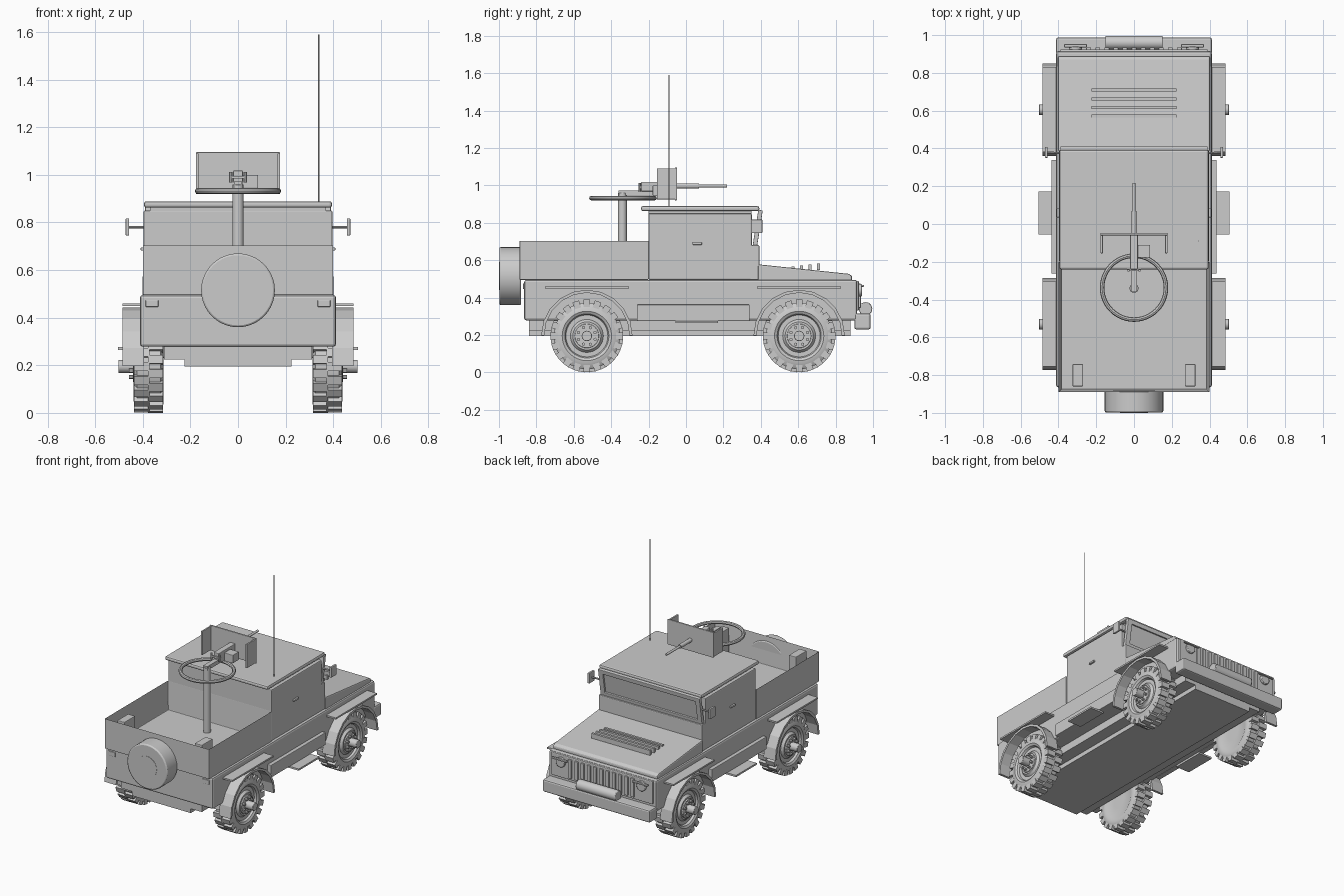
import bpy, bmesh, math
from mathutils import Matrix, Vector

if "Cube" in bpy.data.objects:
    bpy.data.objects.remove(bpy.data.objects["Cube"])


def finish(name, bm, bevel=0.0, segs=2, smooth=False):
    bmesh.ops.recalc_face_normals(bm, faces=bm.faces)
    me = bpy.data.meshes.new(name)
    bm.to_mesh(me)
    bm.free()
    ob = bpy.data.objects.new(name, me)
    bpy.context.collection.objects.link(ob)
    if bevel:
        m = ob.modifiers.new("bevel", 'BEVEL')
        m.width, m.segments = bevel, segs
    if smooth:
        bpy.context.view_layer.objects.active = ob
        ob.select_set(True)
        bpy.ops.object.shade_smooth_by_angle(angle=math.radians(35))
        ob.select_set(False)
    return ob


def add_box(bm, x, y, z, mat=Matrix()):
    c = Vector(((x[0]+x[1])/2, (y[0]+y[1])/2, (z[0]+z[1])/2))
    s = Matrix.Diagonal((x[1]-x[0], y[1]-y[0], z[1]-z[0], 1))
    bmesh.ops.create_cube(bm, size=1, matrix=mat @ Matrix.Translation(c) @ s)


def box(name, x, y, z, bevel=0.0, mat=Matrix()):
    bm = bmesh.new()
    add_box(bm, x, y, z, mat)
    return finish(name, bm, bevel)


def add_cyl(bm, a, b, r, n=24):
    a, b = Vector(a), Vector(b)
    d = b - a
    m = Matrix.Translation((a+b)/2) @ d.to_track_quat('Z', 'Y').to_matrix().to_4x4()
    bmesh.ops.create_cone(bm, cap_ends=True, segments=n, radius1=r, radius2=r, depth=d.length, matrix=m)


def cyl(name, a, b, r, n=24, bevel=0.0):
    bm = bmesh.new()
    add_cyl(bm, a, b, r, n)
    return finish(name, bm, bevel, smooth=True)


def extrude_x(name, pts, x0, x1, bevel=0.0):
    # closed (y, z) profile extruded along x
    bm = bmesh.new()
    f = bm.faces.new([bm.verts.new((x0, y, z)) for y, z in pts])
    r = bmesh.ops.extrude_face_region(bm, geom=[f])
    bmesh.ops.translate(bm, vec=(x1-x0, 0, 0), verts=[v for v in r['geom'] if isinstance(v, bmesh.types.BMVert)])
    return finish(name, bm, bevel)


def pair(name, s, x, y, z, bevel=0.0):
    return box(name, sorted((s*x[0], s*x[1])), y, z, bevel)


# Chassis and lower body
box("chassis", (-.225, .225), (-.84, .88), (.195, .285))
box("subframe", (-.31, .31), (-.84, .88), (.225, .285))
box("lower_body", (-.412, .412), (-.865, .915), (.278, .495), .012)

# Cargo bed: open tray with four walls
bm = bmesh.new()
add_box(bm, (-.40, .40), (-.89, -.20), (.495, .705))
top = max(bm.faces, key=lambda f: f.calc_center_median().z)
bmesh.ops.inset_region(bm, faces=[top], thickness=.022)
bmesh.ops.translate(bm, vec=(0, 0, -.195), verts=top.verts)
finish("cargo_bed", bm, .004)

# Cab, roof and bonnet
box("cab", (-.397, .397), (-.20, .352), (.495, .85), .006)
box("roof", (-.395, .395), (-.24, .392), (.862, .889), .01)
box("roof_spacer", (-.37, .37), (-.2, .35), (.845, .868))
extrude_x("cowl", [(.34, .495), (.392, .495), (.392, .68), (.34, .68)], -.397, .397, .005)
extrude_x("bonnet", [(.385, .49), (.385, .578), (.87, .527), (.888, .515), (.888, .49)], -.402, .402, .008)

# Windscreen frame leaning forward around recessed glass
lean = Matrix.Translation((0, .368, .675)) @ Matrix.Rotation(math.radians(-9), 4, 'X')
for n, x, z in (("left", (-.39, -.355), (0, .195)), ("right", (.355, .39), (0, .195)),
                ("bottom", (-.39, .39), (0, .03)), ("top", (-.39, .39), (.165, .195))):
    box("windscreen_frame_" + n, x, (-.012, .012), z, .003, lean)
box("windscreen_glass", (-.36, .36), (-.008, .001), (.02, .18), 0, lean)

# Bonnet louvres
for i in range(5):
    y = .525 + .046*i
    box("louvre", (-.225, .225), (y-.008, y+.008), (.548, .562+.005*i))

# Grille, headlights, bumper and winch
box("grille_panel", (-.39, .39), (.90, .925), (.33, .49), .006)
for i in range(11):
    x = -.24 + .048*i
    box("grille_slat", (x-.013, x+.013), (.91, .935), (.345, .475), .004)
box("front_bumper", (-.412, .412), (.90, .987), (.23, .315), .01)
cyl("winch_drum", (-.152, .96, .34), (.152, .96, .34), .036, 20, .004)

# Wheel builder: tyre along x, centred at the origin, outer face toward +s
TYRE = [(.318, .05), (.318, .118), (.312, .13), (.314, .16), (.326, .178), (.424, .178), (.436, .16),
        (.44, .132), (.432, .118), (.418, .112), (.418, .088), (.434, .075), (.434, .05)]


def wheel(s, y):
    c = Vector((0, y, .195))
    bm = bmesh.new()
    n = 36
    rings = []
    for i in range(n):
        a = 2*math.pi*i/n
        rings.append([bm.verts.new((s*x, y+r*math.cos(a), .195+r*math.sin(a))) for x, r in TYRE])
    for i in range(n):
        p, q = rings[i], rings[(i+1) % n]
        for j in range(len(TYRE)-1):
            bm.faces.new((p[j], p[j+1], q[j+1], q[j]))
    bm.faces.new([r[0] for r in rings])
    bm.faces.new([r[-1] for r in rings])
    finish("tyre_and_rim", bm, smooth=True)
    # two staggered rows of tread lugs
    bm = bmesh.new()
    for k in range(20):
        for row in (0, 1):
            a = 2*math.pi*(k + .5*row)/20
            m = Matrix.Translation(c) @ Matrix.Rotation(a, 4, 'X')
            x = (.316, .378) if row else (.372, .437)
            add_box(bm, sorted((s*x[0], s*x[1])), (-.018, .018), (.155, .194), m)
    finish("tread_lugs", bm)
    # hub cap and wheel nuts
    cyl("hub", (s*.42, y, .195), (s*.503, y, .195), .028, 16, .003)
    cyl("hub_flange", (s*.42, y, .195), (s*.442, y, .195), .065, 24, .003)
    bm = bmesh.new()
    for k in range(8):
        a = math.pi*(k+.5)/4
        p = c + Vector((0, .048*math.cos(a), .048*math.sin(a)))
        add_cyl(bm, p + Vector((s*.43, 0, 0)), p + Vector((s*.458, 0, 0)), .009, 6)
    finish("wheel_nuts", bm)


def arch(s, y):
    # faceted half ring around the wheel
    pts = [(r*math.cos(a), r*math.sin(a)) for r, seq in ((.244, range(11)), (.228, range(10, -1, -1)))
           for a in [math.pi*i/10 for i in seq]]
    extrude_x("wheel_arch", [(y+u, .198+v) for u, v in pts], s*.395, s*.485)


for s in (-1, 1):
    for y in (-.53, .605):
        wheel(s, y)
        arch(s, y)
        pair("fender_shelf", s, (.40, .485), (y-.225, y+.225), (.448, .459))
    # Side sills, steps, door handles
    pair("side_box", s, (.40, .437), (-.263, .34), (.275, .362), .004)
    pair("side_step", s, (.40, .505), (-.055, .172), (.264, .276))
    pair("door_handle", s, (.39, .409), (.035, .085), (.682, .695), .003)
    # Mirrors
    cyl("mirror_arm", (s*.385, .375, .78), (s*.46, .378, .78), .006, 8)
    pair("mirror", s, (.457, .472), (.35, .408), (.745, .817), .004)
    # Lights
    cyl("headlight", (s*.31, .915, .44), (s*.31, .94, .44), .034, 20, .004)
    pair("headlight_guard", s, (.25, .37), (.935, .952), (.458, .468), .003)
    pair("tail_light", s, (.335, .388), (-.872, -.85), (.445, .475), .003)
    # Boxes inside the cargo bed
    pair("bed_box", s, (.27, .325), (-.86, -.742), (.495, .70), .004)

# Spare wheel on the tailgate
cyl("spare_wheel", (0, -.998, .515), (0, -.882, .515), .155, 40, .008)
cyl("spare_cover_disc", (0, -1.0, .515), (0, -.99, .515), .075, 32)

# Gun ring and post
cyl("gun_post", (0, -.34, .49), (0, -.34, .96), .024, 16, .003)
bm = bmesh.new()
n, k = 48, 8
g = [[bm.verts.new(((.169+.012*math.cos(b))*math.cos(a), -.337+(.169+.012*math.cos(b))*math.sin(a),
                    .932+.012*math.sin(b))) for b in [2*math.pi*j/k for j in range(k)]]
     for a in [2*math.pi*i/n for i in range(n)]]
for i in range(n):
    for j in range(k):
        bm.faces.new((g[i][j], g[(i+1) % n][j], g[(i+1) % n][(j+1) % k], g[i][(j+1) % k]))
finish("gun_ring", bm, smooth=True)

# Gun with shield, ammunition box and grips
box("gun_shield", (-.177, .177), (-.06, -.048), (.92, 1.095), .003)
for s in (-1, 1):
    pair("shield_wing", s, (.165, .177), (-.155, -.05), (.925, 1.09), .003)
    cyl("gun_grip", (s*.03, -.247, .968), (s*.03, -.247, 1.012), .007, 8)
box("gun_grip_bar", (-.036, .036), (-.25, -.238), (.984, .996))
box("gun_receiver", (-.02, .02), (-.24, -.05), (.968, 1.018), .004)
box("gun_cradle", (-.016, .016), (-.36, -.10), (.945, .972))
box("ammo_box", (.018, .085), (-.178, -.11), (.943, 1.0), .003)
cyl("gun_barrel_jacket", (0, -.06, .997), (0, .07, .997), .014, 12)
cyl("gun_barrel", (0, .06, .997), (0, .218, .997), .008, 12)

# Radio antenna
cyl("antenna", (.34, -.09, .84), (.34, -.09, 1.59), .003, 8)
